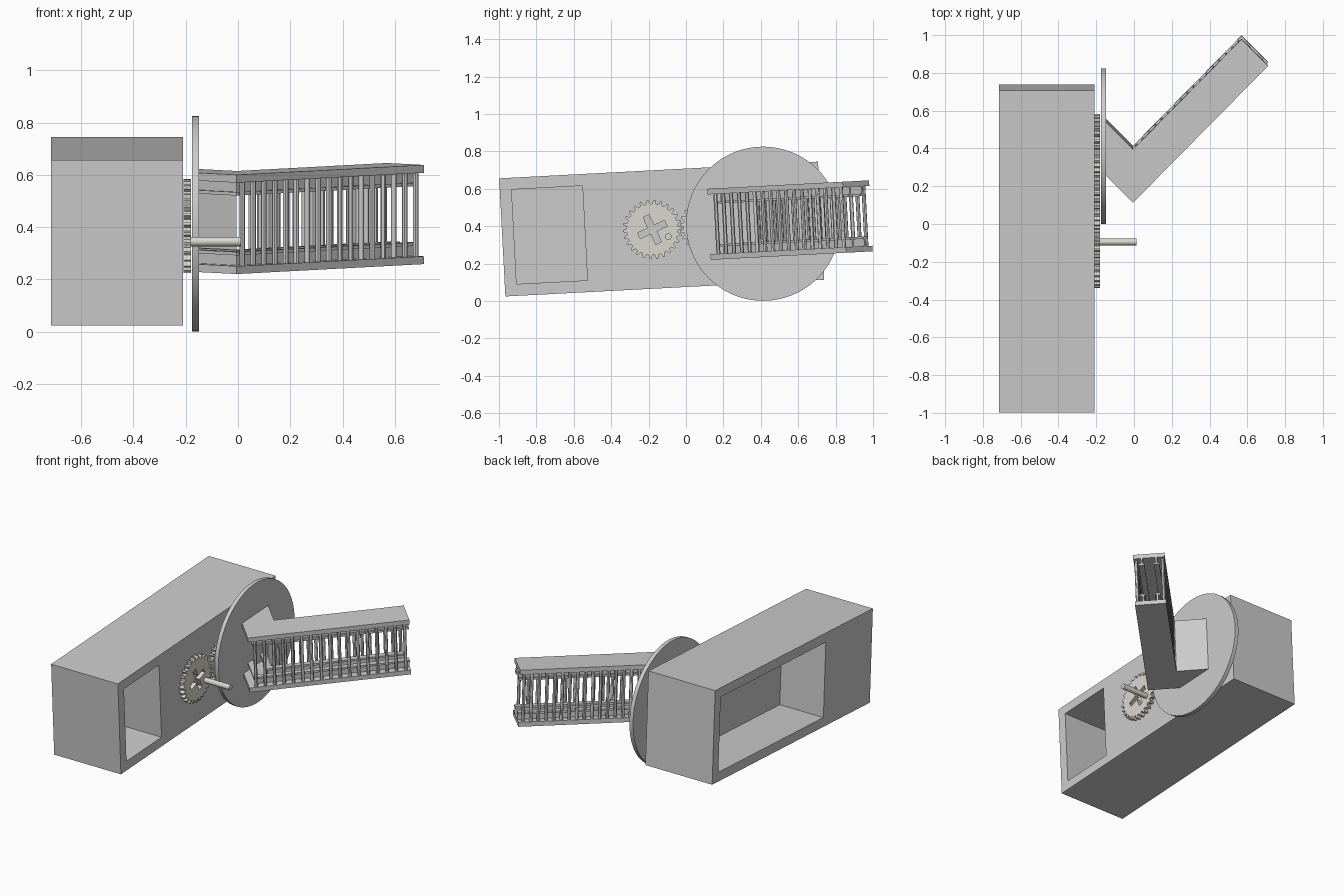
import bpy, bmesh, math
from mathutils import Matrix, Vector

if "Cube" in bpy.data.objects:
    bpy.data.objects.remove(bpy.data.objects["Cube"])

# Everything is built level, then tilted three degrees about the body centre
TILT = Matrix.Translation((0, -0.13, 0.385)) @ Matrix.Rotation(math.radians(3), 4, 'X')
GREY = bpy.data.materials.new("gear_grey")
GREY.diffuse_color = (0.70, 0.69, 0.62, 1)
GREY.use_nodes = True
GREY.node_tree.nodes["Principled BSDF"].inputs["Base Color"].default_value = GREY.diffuse_color


def prism(name, outlines, lo, hi, axis, mat=None, smooth=False):
    """Extrude outlines: axis 'X' takes (y, z) points, axis 'Z' takes (x, y)."""
    bm = bmesh.new()
    for pts in outlines:
        if axis == 'X':
            a = [bm.verts.new((lo, p[0], p[1])) for p in pts]
            b = [bm.verts.new((hi, p[0], p[1])) for p in pts]
        else:
            a = [bm.verts.new((p[0], p[1], lo)) for p in pts]
            b = [bm.verts.new((p[0], p[1], hi)) for p in pts]
        n = len(pts)
        bm.faces.new(a[::-1])
        bm.faces.new(b)
        for i in range(n):
            j = (i + 1) % n
            bm.faces.new((a[i], a[j], b[j], b[i]))
    bmesh.ops.recalc_face_normals(bm, faces=bm.faces)
    bm.transform(TILT)
    me = bpy.data.meshes.new(name)
    bm.to_mesh(me)
    bm.free()
    ob = bpy.data.objects.new(name, me)
    bpy.context.collection.objects.link(ob)
    if mat:
        me.materials.append(mat)
    if smooth:
        bpy.ops.object.select_all(action='DESELECT')
        ob.select_set(True)
        bpy.context.view_layer.objects.active = ob
        bpy.ops.object.shade_smooth_by_angle()
    return ob


def rect(a0, a1, b0, b1):
    return [(a0, b0), (a1, b0), (a1, b1), (a0, b1)]


def circle(cx, cy, r, n):
    return [(cx + r * math.cos(2 * math.pi * i / n),
             cy + r * math.sin(2 * math.pi * i / n)) for i in range(n)]


def cut(ob, cutter):
    m = ob.modifiers.new("cut", 'BOOLEAN')
    m.operation = 'DIFFERENCE'
    m.solver = 'EXACT'
    m.object = cutter
    cutter.hide_render = True
    cutter.hide_set(True)
    cutter.display_type = 'WIRE'


# Long body with a square pocket on the right and a long one on the left
U = 1.707 / 27
L, H = 1.707 / 2, 5 * U
body = prism("body", [rect(-L, L, -H, H)], -0.715, -0.21, 'X')
cut(body, prism("pocket_cutter_right", [rect(-L + U, -L + 7 * U, -4 * U, 4 * U)], -0.61, -0.1, 'X'))
cut(body, prism("pocket_cutter_left", [rect(-L + 8 * U, L - U, -4 * U, 4 * U)], -0.8, -0.385, 'X'))


# Three gears in a row, with cross-shaped axle holes
def gear(name, y, r, teeth, phase):
    pts = []
    for i in range(teeth):
        for f, k in ((-0.32, 0.87), (-0.13, 1), (0.13, 1), (0.32, 0.87)):
            a = 2 * math.pi * (i + f + phase) / teeth
            pts.append((y + r * k * math.cos(a), r * k * math.sin(a)))
    ob = prism(name, [pts], -0.209, -0.18, 'X', GREY)
    w, l, a = 0.017, 0.08, math.radians(22)
    cross = [(l, -w), (l, w), (w, w), (w, l), (-w, l), (-w, w),
             (-l, w), (-l, -w), (-w, -w), (-w, -l), (w, -l), (w, -w)]
    cross = [(y + p * math.cos(a) - q * math.sin(a),
              p * math.sin(a) + q * math.cos(a)) for p, q in cross]
    cut(ob, prism(name + "_hole_cutter", [cross], -0.25, -0.15, 'X'))


gear("crank_gear", -0.05, 0.158, 26, 0)
gear("middle_gear", 0.245, 0.148, 24, 0.5)
gear("disc_gear", 0.543, 0.17, 28, 0)

# Crank handle and turning disc
prism("crank_handle", [circle(0.033, -0.042, 0.018, 24)], -0.19, 0.012, 'X', GREY, True)
prism("turning_disc", [circle(0.543, 0, 0.412, 96)], -0.176, -0.149, 'X', None, True)

# Bent arm: strips follow the bent centre line at sideways offsets
S = math.sqrt(0.5)
ZC = 0.012


def path(o):
    return [(-0.15, 0.54 + o / S), (-0.005, 0.395 + o / S), (0.64 - o * S, 1.05 + o * S)]


def strip(name, o0, o1, z0, z1, n=3):
    prism(name, [path(o0)[:n] + path(o1)[:n][::-1]], ZC + z0, ZC + z1, 'Z')


for side, s in (("top", 1), ("bottom", -1)):
    def band(name, o0, o1, h0, h1):
        strip(side + name, o0, o1, *sorted((s * h0, s * h1)))
    band("_arm_plate", -0.1, 0.1, 0.16, 0.19)
    # Guide rails with a foot along each edge
    for row, t in (("front", -1), ("rear", 1)):
        band("_%s_rail" % row, t * 0.04, t * 0.052, 0.12, 0.161)
        band("_%s_rail_foot" % row, t * 0.03, t * 0.066, 0.108, 0.121)

strip("short_leg_wall", 0.088, 0.1, -0.16, 0.16, 2)

# Rows of upright rods along both sides of the long leg
for row, o in (("front", -0.085), ("rear", 0.085)):
    a, b = (Vector(p) for p in path(o)[1:])
    d = (b - a).normalized()
    a, b = a + d * 0.03, b - d * 0.03
    rods = [circle(*a.lerp(b, i / 16), 0.0105, 12) for i in range(17)]
    prism(row + "_rods", rods, ZC - 0.162, ZC + 0.162, 'Z', None, True)
